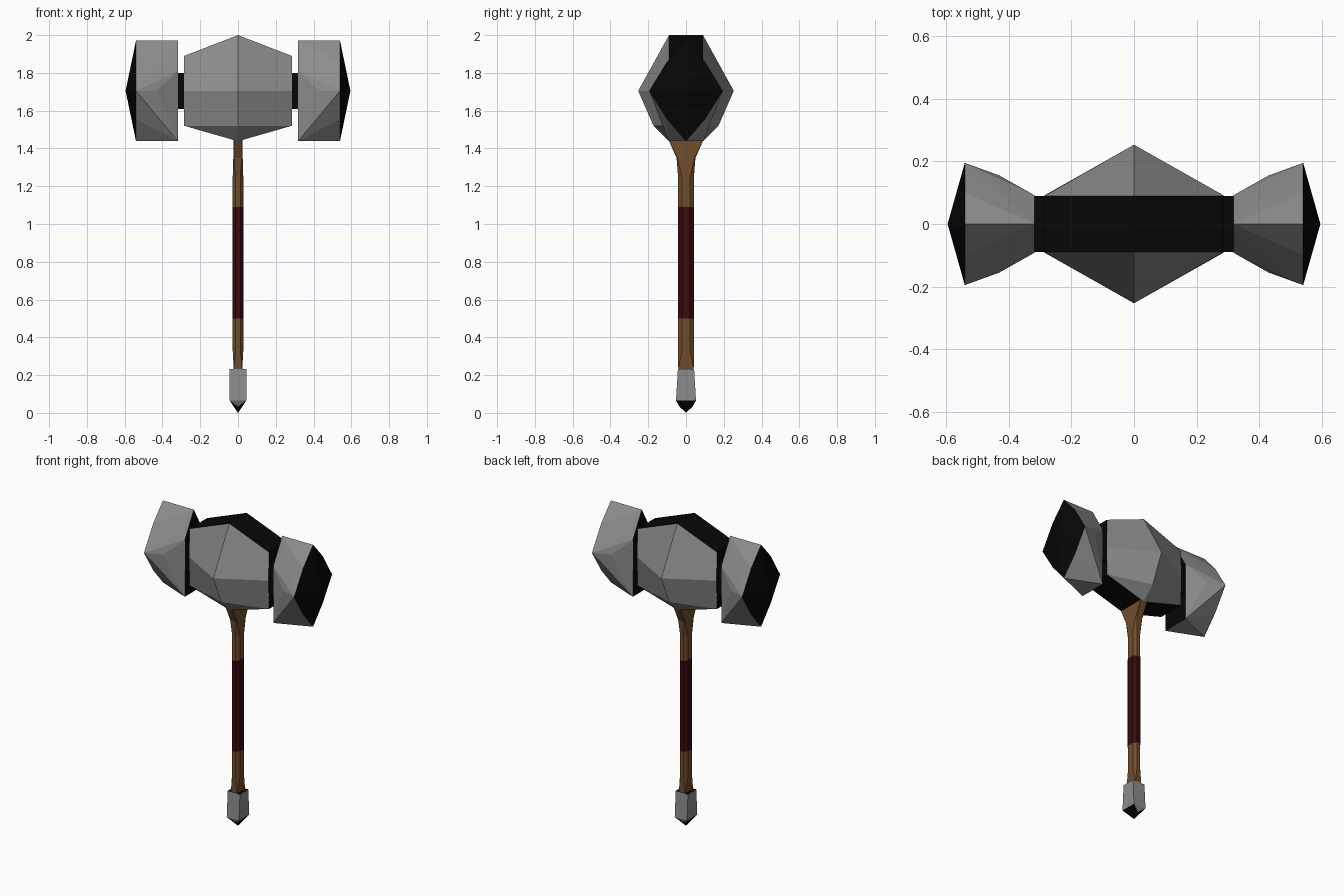
import bpy
import bmesh

default = bpy.data.objects.get("Cube")
if default:
    bpy.data.objects.remove(default, do_unlink=True)


def material(name, rgb):
    m = bpy.data.materials.new(name)
    m.use_nodes = True
    m.diffuse_color = (*rgb, 1)
    bsdf = m.node_tree.nodes["Principled BSDF"]
    bsdf.inputs["Base Color"].default_value = (*rgb, 1)
    bsdf.inputs["Roughness"].default_value = 0.8
    return m


STEEL = material("grey steel", (0.265, 0.265, 0.265))
BLACK = material("black iron", (0.002, 0.002, 0.002))
WOOD = material("brown wood", (0.165, 0.073, 0.025))
LEATHER = material("dark red leather", (0.04, 0.003, 0.004))


def finish(name, bm, mats, rule=None):
    """Turn a bmesh into an object; faces passing the rule get the second material."""
    bmesh.ops.recalc_face_normals(bm, faces=bm.faces)
    bm.normal_update()
    for f in bm.faces:
        f.smooth = False
        f.material_index = 1 if rule and rule(f.normal) else 0
    mesh = bpy.data.meshes.new(name)
    bm.to_mesh(mesh)
    bm.free()
    for m in mats:
        mesh.materials.append(m)
    obj = bpy.data.objects.new(name, mesh)
    bpy.context.collection.objects.link(obj)
    return obj


def hull(name, points, mats, rule=None, mirror_x=False):
    """Faceted solid around points mirrored in y (and x)."""
    pts = {(x, s * y, z) for x, y, z in points for s in (1, -1)}
    if mirror_x:
        pts |= {(-x, y, z) for x, y, z in pts}
    bm = bmesh.new()
    for p in sorted(pts):
        bm.verts.new(p)
    bmesh.ops.convex_hull(bm, input=bm.verts)
    loose = [v for v in bm.verts if not v.link_faces]
    bmesh.ops.delete(bm, geom=loose, context='VERTS')
    bmesh.ops.dissolve_limit(bm, angle_limit=0.02, verts=bm.verts, edges=bm.edges)
    return finish(name, bm, mats, rule)


def loft(name, loops, mats, rule=None):
    """Quads between matching loops of points, capped at both ends."""
    bm = bmesh.new()
    rings = [[bm.verts.new(p) for p in loop] for loop in loops]
    for a, b in zip(rings, rings[1:]):
        for i in range(len(a)):
            j = (i + 1) % len(a)
            bm.faces.new((a[i], a[j], b[j], b[i]))
    bm.faces.new(rings[0])
    bm.faces.new(rings[-1])
    bmesh.ops.remove_doubles(bm, verts=bm.verts, dist=0.0001)
    return finish(name, bm, mats, rule)


def shaft(name, sections, mat):
    """Chamfered bar from (z, half width, half depth, front flat, side flat)."""
    loops = []
    for z, w, d, front, side in sections:
        quarter = [(w, side), (front, d)]
        half = quarter + [(-x, y) for x, y in reversed(quarter)]
        loops.append([(x, y, z) for x, y in half + [(-x, -y) for x, y in half]])
    loft(name, loops, [mat])


# Head: faceted middle block with dark top, bottom and ends
MID = 1.705
middle = [(0.09, 2.0), (0.253, MID), (0.172, 1.52), (0.09, 1.438)]
end = [(0.09, 1.89), (0.092, MID), (0.09, 1.52), (0.09, 1.52)]
loft("head_block",
     [[(x, y, z) for y, z in prof] + [(x, -y, z) for y, z in reversed(prof)]
      for x, prof in ((-0.285, end), (0, middle), (0.285, end))],
     [STEEL, BLACK], lambda n: abs(n.z) > 0.88 or abs(n.x) > 0.9)

# Dark bar joining the block and both striking ends
hull("head_core", [(0.325, 0.09, 1.80), (0.325, 0.09, 1.61)], [BLACK], mirror_x=True)

# Striking ends: flared wedges, ridged on top, with a shallow dark point
TOP, BOTTOM = MID + 0.266, MID - 0.266
striker = [(0.318, 0, TOP), (0.318, 0.092, 1.81), (0.318, 0.092, BOTTOM),
           (0.43, 0.155, MID),
           (0.54, 0, TOP), (0.54, 0.1, 1.86), (0.54, 0.195, MID),
           (0.54, 0.1, 1.555), (0.54, 0, BOTTOM), (0.595, 0, MID)]
for side, s in (("left", 1), ("right", -1)):
    hull(side + "_striking_end", [(s * x, y, z) for x, y, z in striker],
         [STEEL, BLACK], lambda n: abs(n.x) > 0.75)

# Handle: flared wooden neck, leather grip, wooden lower shaft
BAR = (0.028, 0.042, 0.012, 0.022)
shaft("upper_handle", [(1.09, *BAR), (1.25, *BAR),
                       (1.35, 0.025, 0.05, 0.02, 0.045),
                       (1.44, 0.024, 0.09, 0.022, 0.088),
                       (1.48, 0.024, 0.09, 0.022, 0.088)], WOOD)
GRIP = (0.029, 0.043, 0.0125, 0.0225)
shaft("leather_grip", [(0.5, *GRIP), (1.09, *GRIP)], LEATHER)
shaft("lower_handle", [(0.2, 0.023, 0.041, 0.021, 0.039),
                       (0.24, 0.023, 0.041, 0.021, 0.039),
                       (0.33, *BAR), (0.5, *BAR)], WOOD)

# Pommel: tapered square cap ending in a dark point
hull("pommel",
     [(0.044, 0.043, 0.232), (0.044, 0.053, 0.065), (0, 0.034, 0.033), (0, 0, 0)],
     [STEEL, BLACK], lambda n: n.z > 0.7 or (n.z < -0.2 and abs(n.y) < 0.78),
     mirror_x=True)
